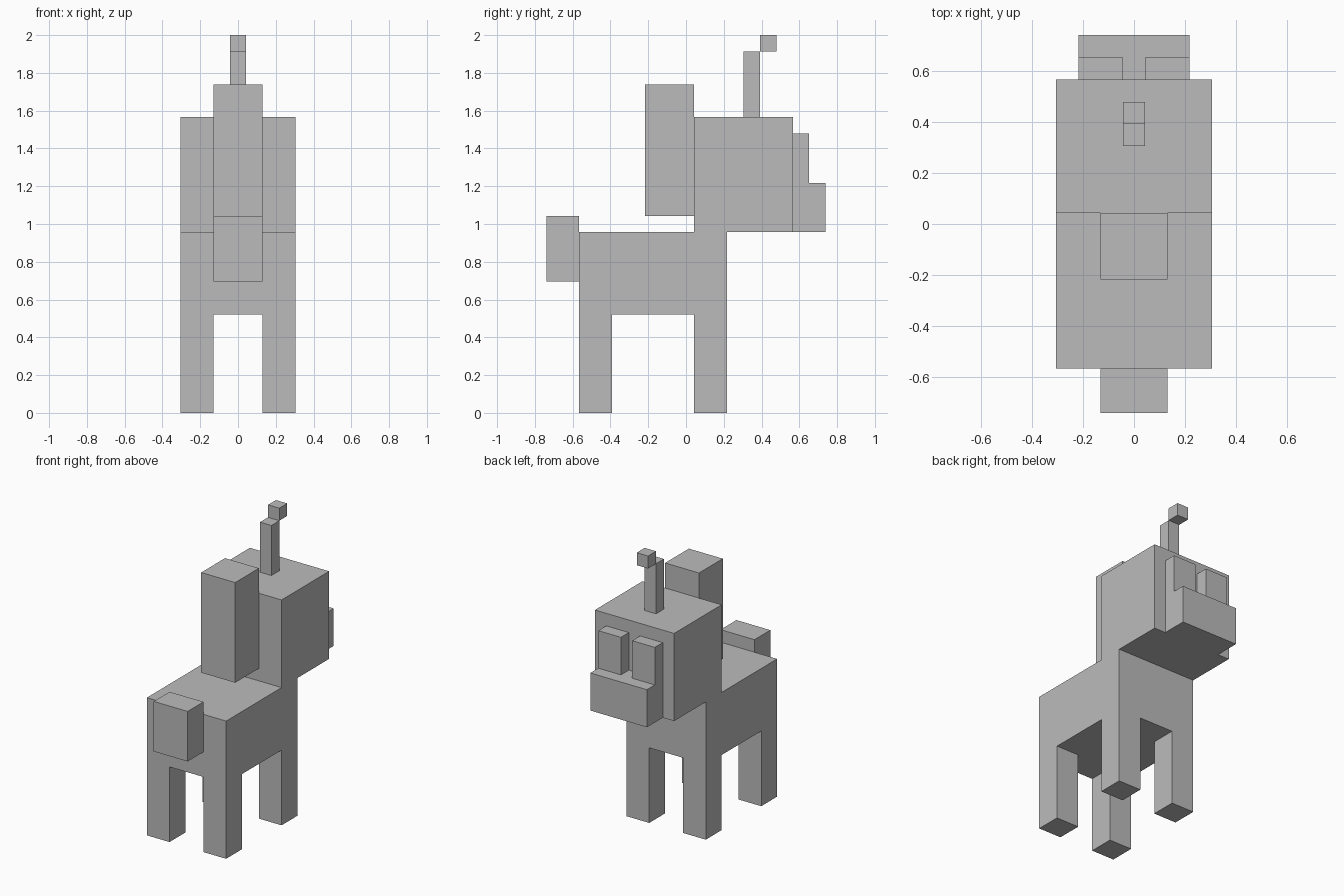
import bpy
import bmesh

cube = bpy.data.objects.get("Cube")
if cube:
    bpy.data.objects.remove(cube, do_unlink=True)

U = 2 / 23  # one block unit; the model is 23 units tall

# Single flat grey
grey = bpy.data.materials.new("plain grey")
grey.use_nodes = True
COLOUR = (0.5, 0.5, 0.5, 1)
grey.diffuse_color = COLOUR
grey.node_tree.nodes["Principled BSDF"].inputs["Base Color"].default_value = COLOUR


def box(name, x, y, z):
    """Flat-shaded box spanning (min, max) on each axis, in block units."""
    mesh = bpy.data.meshes.new(name)
    bm = bmesh.new()
    bmesh.ops.create_cube(bm, size=1)
    for v in bm.verts:
        v.co = [U * (lo + (hi - lo) * (c + 0.5))
                for c, (lo, hi) in zip(v.co, (x, y, z))]
    bm.to_mesh(mesh)
    bm.free()
    mesh.materials.append(grey)
    obj = bpy.data.objects.new(name, mesh)
    bpy.context.collection.objects.link(obj)


def centred(name, half_width, y, z):
    box(name, (-half_width, half_width), y, z)


def pair(name, inner, outer, y, z):
    box("left_" + name, (inner, outer), y, z)
    box("right_" + name, (-outer, -inner), y, z)


# Body and four legs
centred("body", 3.5, (-6.5, 2.5), (6, 11))
pair("tail_end_leg", 1.5, 3.5, (-6.5, -4.5), (0, 6))
pair("head_end_leg", 1.5, 3.5, (0.5, 2.5), (0, 6))

# Tail and mane
centred("tail", 1.5, (-8.5, -6.5), (8, 12))
centred("mane", 1.5, (-2.5, 0.5), (12, 20))

# Head, snout and raised eyes
centred("head", 3.5, (0.5, 6.5), (11, 18))
centred("snout", 2.5, (6.5, 8.5), (11, 14))
pair("eye", 0.5, 2.5, (6.5, 7.5), (14, 17))

# Antenna with its offset tip
centred("antenna", 0.5, (3.5, 4.5), (18, 22))
centred("antenna_tip", 0.5, (4.5, 5.5), (22, 23))
